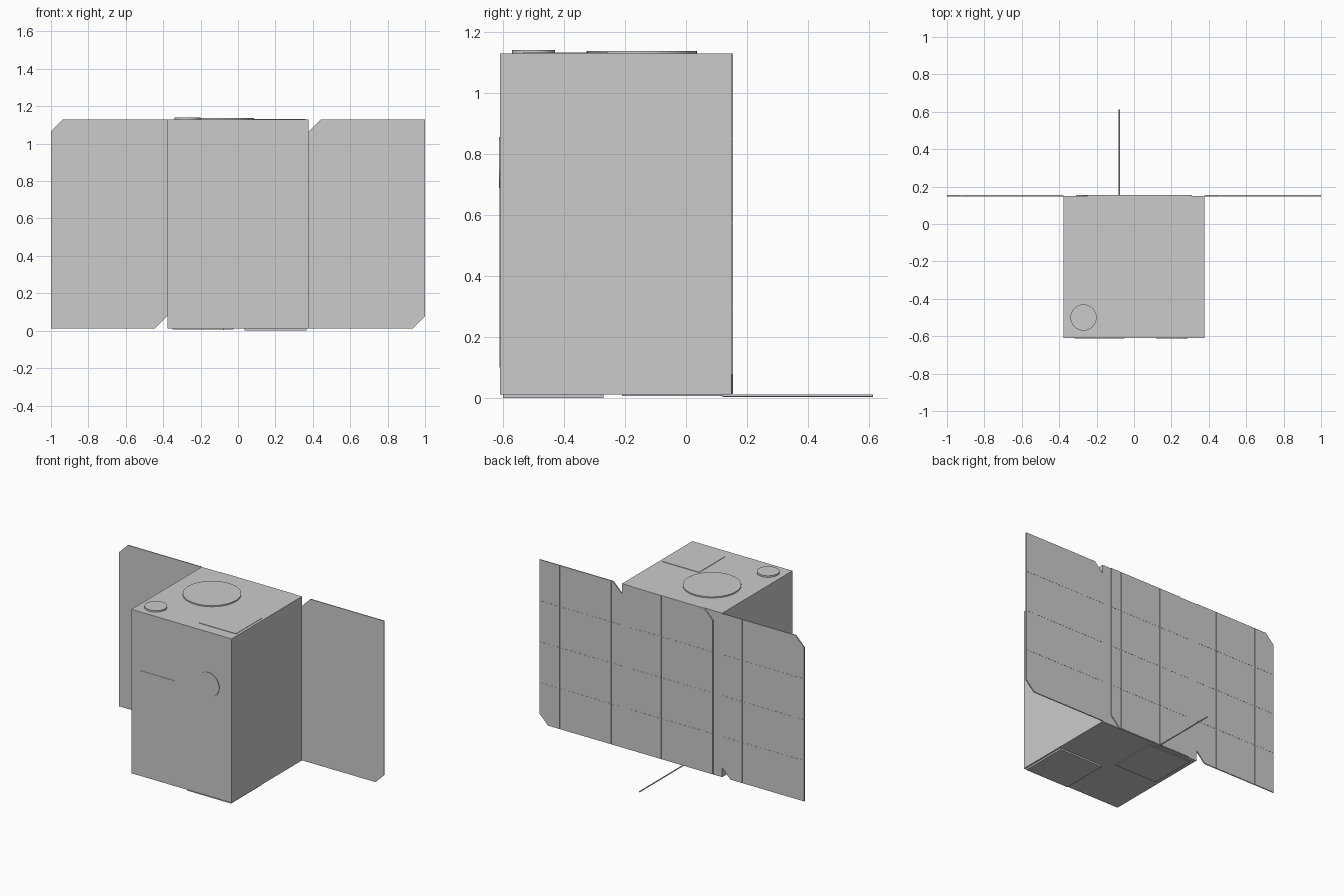
import bpy, bmesh
from mathutils import Matrix

if "Cube" in bpy.data.objects:
    bpy.data.objects.remove(bpy.data.objects["Cube"])


def finish(name, bm):
    bmesh.ops.recalc_face_normals(bm, faces=bm.faces)
    me = bpy.data.meshes.new(name)
    bm.to_mesh(me)
    bm.free()
    ob = bpy.data.objects.new(name, me)
    bpy.context.collection.objects.link(ob)
    return ob


def box(name, x, y, z):
    bm = bmesh.new()
    m = Matrix.LocRotScale(
        ((x[0] + x[1]) / 2, (y[0] + y[1]) / 2, (z[0] + z[1]) / 2), None,
        (x[1] - x[0], y[1] - y[0], z[1] - z[0]))
    bmesh.ops.create_cube(bm, size=1, matrix=m)
    return finish(name, bm)


def disc(name, loc, radius, depth, axis='Z', sides=48):
    bm = bmesh.new()
    rot = Matrix.Identity(4) if axis == 'Z' else Matrix.Rotation(1.5707963, 4, 'X')
    bmesh.ops.create_cone(bm, cap_ends=True, segments=sides, radius1=radius,
                          radius2=radius, depth=depth,
                          matrix=Matrix.Translation(loc) @ rot)
    ob = finish(name, bm)
    for p in ob.data.polygons:
        p.use_smooth = len(p.vertices) == 4
    ob.data.set_sharp_from_angle(angle=0.6)
    return ob


def slab(bm, x, z, y, top_left=0, bottom_right=0):
    """Upright plate with two opposite corners clipped (seen from the front)."""
    a, b = top_left, bottom_right
    pts = [(x[0], z[0])]
    pts += [(x[1] - b, z[0]), (x[1], z[0] + b)] if b else [(x[1], z[0])]
    pts += [(x[1], z[1])]
    pts += [(x[0] + a, z[1]), (x[0], z[1] - a)] if a else [(x[0], z[1])]
    near = [bm.verts.new((u, y[0], v)) for u, v in pts]
    far = [bm.verts.new((u, y[1], v)) for u, v in pts]
    bm.faces.new(near)
    bm.faces.new(far[::-1])
    for i in range(len(pts)):
        j = (i + 1) % len(pts)
        bm.faces.new((near[i], far[i], far[j], near[j]))


Z0, Z1, BACK, CLIP = 0.013, 1.13, 0.149, 0.065

# main body
box("body", (-0.378, 0.378), (-0.609, BACK), (Z0 - 0.002, Z1))

# three solar panels: two wings and one on the back, each with 8 x 4 thin cells
COLS, ROWS, GAP = 8, 4, 0.0015
for name, x0, x1 in (("left_wing", -1.0, -0.378), ("back_panel", -0.311, 0.311),
                     ("right_wing", 0.378, 1.0)):
    bm = bmesh.new()
    slab(bm, (x0, x1), (Z0, Z1), (0.147, 0.153), CLIP, CLIP)
    finish(name, bm)
    bm = bmesh.new()
    w, h = (x1 - x0) / COLS, (Z1 - Z0) / ROWS
    for c in range(COLS):
        for r in range(ROWS):
            slab(bm, (x0 + c * w + GAP, x0 + (c + 1) * w - GAP),
                 (Z0 + r * h + GAP, Z0 + (r + 1) * h - GAP), (0.1525, 0.154),
                 CLIP if c == 0 and r == ROWS - 1 else 0,
                 CLIP if c == COLS - 1 and r == 0 else 0)
    finish(name + "_cells", bm)

# roof fittings
disc("roof_large_disc", (-0.095, -0.145, 1.133), 0.181, 0.01)
disc("roof_small_disc", (-0.27, -0.5, 1.134), 0.07, 0.014)
box("roof_plate", (0.08, 0.36), (-0.535, -0.255), (1.128, 1.133))

# front face fittings
disc("front_disc", (0.202, -0.609, 0.772), 0.084, 0.009, 'Y')
box("front_plate", (-0.318, -0.052), (-0.6115, -0.607), (0.10, 0.73))

# underside plates
box("under_plate_right", (0.035, 0.367), (-0.6, -0.27), (0.0, 0.014))
box("under_plate_left", (-0.35, -0.025), (-0.21, 0.12), (0.006, 0.014))

# thin boom pointing backwards
disc("boom", (-0.078, 0.3665, 0.008), 0.004, 0.493, 'Y', 12)
